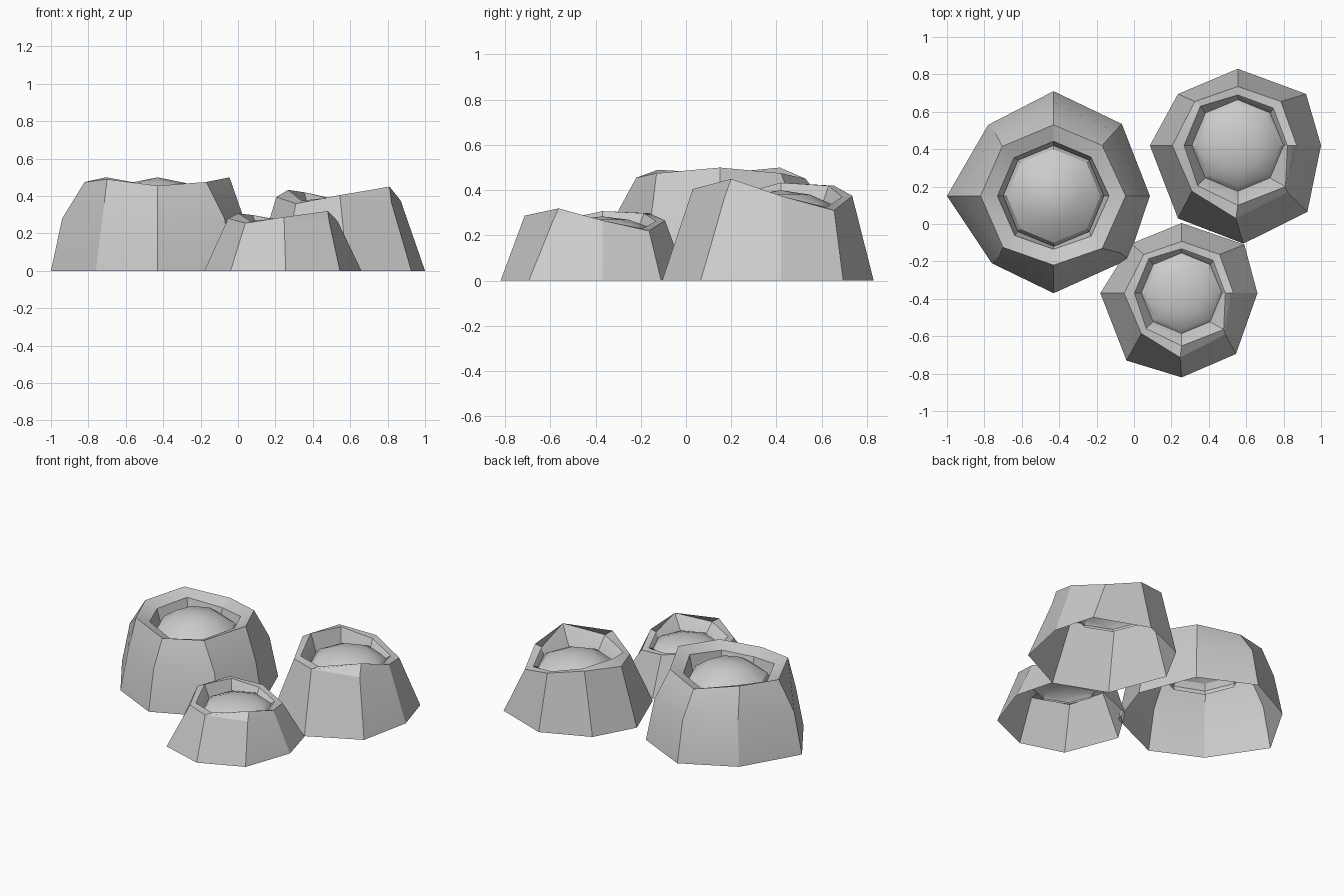
import bpy, math

if "Cube" in bpy.data.objects:
    bpy.data.objects.remove(bpy.data.objects["Cube"])

SIDES = 8


def make_object(name, rings, cap_z=None):
    """Loft 8-sided rings of (x, y, z); optionally close with an apex."""
    verts = [p for ring in rings for p in ring]
    faces = []
    for k in range(len(rings) - 1):
        a, b = k * SIDES, (k + 1) * SIDES
        for i in range(SIDES):
            j = (i + 1) % SIDES
            faces.append((a + i, a + j, b + j, b + i))
    if cap_z is not None:
        last = rings[-1]
        verts.append((sum(p[0] for p in last) / SIDES,
                      sum(p[1] for p in last) / SIDES, cap_z))
        a = (len(rings) - 1) * SIDES
        for i in range(SIDES):
            faces.append((a + i, a + (i + 1) % SIDES, len(verts) - 1))
    mesh = bpy.data.meshes.new(name)
    mesh.from_pydata(verts, [], faces)
    obj = bpy.data.objects.new(name, mesh)
    bpy.context.collection.objects.link(obj)
    bpy.ops.object.select_all(action='DESELECT')
    obj.select_set(True)
    bpy.context.view_layer.objects.active = obj
    bpy.ops.object.shade_smooth_by_angle(angle=math.radians(28))
    return obj


def ring(pts, zs, s=1.0):
    if not isinstance(zs, (list, tuple)):
        zs = [zs] * SIDES
    return [(x * s, y * s, z) for (x, y), z in zip(pts, zs)]


def circle(r, z):
    # Rings run counter-clockwise starting at east
    return [(r * math.cos(i * math.tau / SIDES),
             r * math.sin(i * math.tau / SIDES), z) for i in range(SIDES)]


def cup(name, centre, walls, hole, dome, apex):
    """Open-bottomed cup with a sunken throat and a faceted dome inside."""
    loc = (centre[0], centre[1], 0)
    shell_rings = walls + [circle(r, z) for r, z in hole]
    make_object(name + "_shell", shell_rings).location = loc
    make_object(name + "_dome", [circle(r, z) for r, z in dome], apex).location = loc


# Large cup: base, shoulder and uneven rim
base = [(.515, 0), (.365, .385), (0, .56), (-.35, .38),
        (-.57, 0), (-.33, -.36), (0, -.52), (.40, -.34)]
rim = [(.385, 0), (.26, .27), (0, .38), (-.275, .265),
       (-.39, 0), (-.27, -.275), (0, -.37), (.26, -.28)]
rim_z = [.50, .475, .45, .50, .475, .49, .455, .475]
lip_z = [z - .035 for z in rim_z]
cup("large_cup", (-.43, .15),
    [ring(base, 0), ring(base, .28, .895), ring(rim, rim_z), ring(rim, lip_z, .77)],
    [(.275, .36), (.265, .33)],
    [(.27, .36), (.25, .40), (.15, .47)], .50)

# Small cups share a jagged rim; only the base and the scale differ
rim = [(.315, 0), (.23, .235), (0, .315), (-.23, .235),
       (-.35, 0), (-.245, -.245), (-.01, -.39), (.265, -.25)]
rim_z = [.375, .31, .375, .42, .395, .36, .405, .367]
lip = [(.265, 0), (.19, .20), (0, .27), (-.2, .21),
       (-.287, 0), (-.215, -.215), (0, -.32), (.255, -.22)]
lip_z = [.365, .325, .37, .42, .433, .375, .40, .45]


def small_cup(name, centre, base, s, h):
    cup(name, centre,
        [ring(base, 0), ring(rim, [z * h for z in rim_z], s),
         ring(lip, [z * h for z in lip_z], s)],
        [(.25 * s, .32 * h), (.24 * s, .29 * h)],
        [(.245 * s, .31 * h), (.22 * s, .34 * h), (.13 * s, .38 * h)], .40 * h)


small_cup("medium_cup", (.555, .42),
          [(.445, 0), (.365, .275), (0, .41), (-.32, .275),
           (-.47, 0), (-.32, -.39), (.03, -.525), (.372, -.355)], 1.0, 1.0)
small_cup("small_cup", (.255, -.37),
          [(.405, 0), (.335, .26), (0, .375), (-.27, .265),
           (-.435, 0), (-.295, -.36), (0, -.45), (.29, -.325)], .88, .71)
